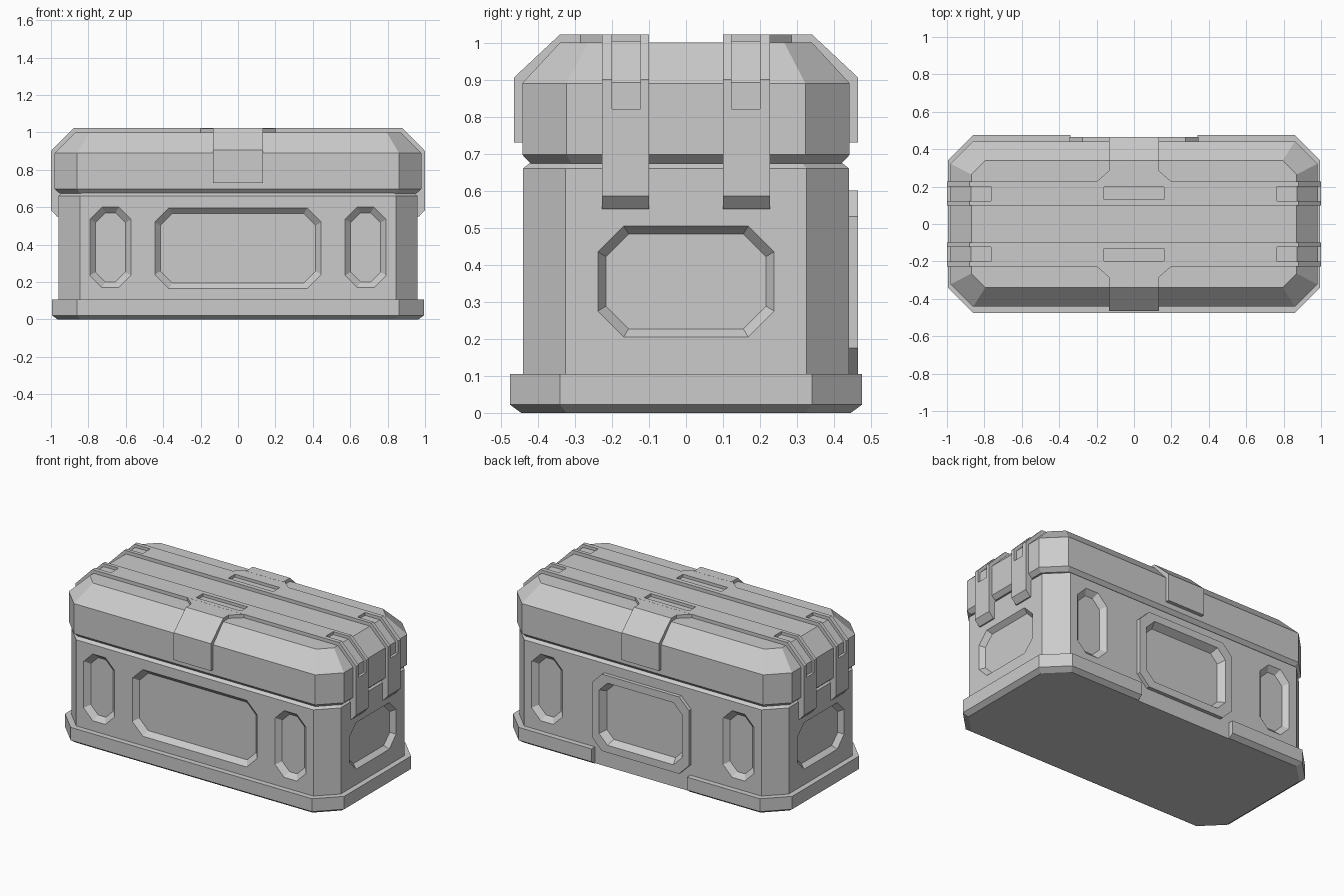
import bpy, bmesh

if "Cube" in bpy.data.objects:
    bpy.data.objects.remove(bpy.data.objects["Cube"])


def loft(name, rings):
    """Closed solid skinned through rings of equal point count."""
    bm = bmesh.new()
    vs = [[bm.verts.new(p) for p in r] for r in rings]
    n = len(rings[0])
    for a, b in zip(vs, vs[1:]):
        for i in range(n):
            j = (i + 1) % n
            bm.faces.new((a[i], a[j], b[j], b[i]))
    bm.faces.new(vs[0])
    bm.faces.new(vs[-1])
    bmesh.ops.recalc_face_normals(bm, faces=bm.faces[:])
    me = bpy.data.meshes.new(name)
    bm.to_mesh(me)
    bm.free()
    ob = bpy.data.objects.new(name, me)
    bpy.context.collection.objects.link(ob)
    return ob


def octagon(hx, hy, cx, cy=None):
    """Chamfered rectangle outline, half sizes and corner cuts."""
    cy = cx if cy is None else cy
    return [(hx - cx, -hy), (hx, -hy + cy), (hx, hy - cy), (hx - cx, hy),
            (cx - hx, hy), (-hx, hy - cy), (-hx, cy - hy), (cx - hx, -hy)]


def stack(name, levels):
    """Octagonal solid from (half x, half y, corner cut, z) levels."""
    return loft(name, [[(x, y, z) for x, y in octagon(a, b, c)] for a, b, c, z in levels])


def extrude(name, prof, to3d, lo, hi):
    return loft(name, [[to3d(u, v, w) for u, v in prof] for w in (lo, hi)])


def cut(targets, cutter):
    cutter.hide_render = True
    for t in targets:
        m = t.modifiers.new("cut", 'BOOLEAN')
        m.operation = 'DIFFERENCE'
        m.solver = 'EXACT'
        m.object = cutter
        bpy.context.view_layer.objects.active = t
        bpy.ops.object.modifier_apply(modifier=m.name)
    bpy.data.objects.remove(cutter)


def box(x0, x1, y0, y1, z0, z1):
    return loft("cutter", [[(x0, y0, z), (x1, y0, z), (x1, y1, z), (x0, y1, z)] for z in (z0, z1)])


# wall mappings: u along the wall, v up, d outward
def front(u, v, d): return (u, -0.44 - d, v)
def back(u, v, d): return (u, 0.44 + d, v)
def right(u, v, d): return (0.96 + d, u, v)
def left(u, v, d): return (-0.96 - d, u, v)


def recess(targets, wall, u, v, hu, hv, corner, inset, depth=0.03, surf=0.0):
    rings = []
    for i, d in ((0, surf + 0.05), (0, surf), (inset, -depth)):
        o = octagon(hu - i, hv - i, corner - i * 0.4)
        rings.append([wall(u + a, v + b, d) for a, b in o])
    cut(targets, loft("cutter", rings))


# main shells
body = stack("chest_body", [(0.96, 0.44, 0.115, 0.004), (0.96, 0.44, 0.115, 0.66),
                            (0.94, 0.42, 0.107, 0.676)])
base = stack("base_skirt", [(0.965, 0.445, 0.122, 0), (0.995, 0.475, 0.135, 0.022),
                            (0.995, 0.475, 0.135, 0.105)])
lid = stack("lid", [(0.955, 0.42, 0.11, 0.674), (0.98, 0.442, 0.12, 0.697),
                    (0.98, 0.442, 0.12, 0.89), (0.87, 0.34, 0.075, 1.0)])

# gap in the skirt below the rear frame
cut([base], box(-0.34, 0.34, 0.44, 0.6, -0.1, 0.2))

# rear raised frame
frame = extrude("rear_frame", octagon(0.345, 0.2475, 0.07),
                lambda u, v, w: back(u, v + 0.3525, w), -0.02, 0.024)
recess([frame, body], back, 0, 0.3525, 0.295, 0.2, 0.06, 0.025, 0.02, 0.024)

# sunken wall panels
recess([body], front, 0, 0.38, 0.445, 0.215, 0.075, 0.03)
for wall in (front, back):
    for s in (-1, 1):
        recess([body], wall, s * 0.682, 0.385, 0.11, 0.215, 0.065, 0.03)
for wall in (left, right):
    recess([body], wall, 0, 0.355, 0.238, 0.15, 0.07, 0.022)

# straps over the lid, with slots
half = [(0.88, 1.022), (1.0, 0.9), (1.0, 0.585), (0.968, 0.55),
        (0.945, 0.55), (0.945, 0.86), (0.85, 0.98)]
strap_prof = half + [(-x, z) for x, z in reversed(half)]
slot_prof = [(0.765, 1.06), (1.06, 1.06), (1.06, 0.82), (0.983, 0.82),
             (0.983, 0.892), (0.872, 1.003), (0.765, 1.003)]
latch_prof = [(0.27, 1.022), (0.34, 1.022), (0.465, 0.905), (0.465, 0.73),
              (0.43, 0.73), (0.43, 0.87), (0.32, 0.98), (0.27, 0.98)]
for s, tag in ((-1, "front"), (1, "rear")):
    strap = extrude(tag + "_strap", strap_prof, lambda x, z, w: (x, w, z), s * 0.1, s * 0.227)
    for e in (-1, 1):
        cut([strap], extrude("cutter", slot_prof, lambda x, z, w: (e * x, w, z),
                             s * 0.123, s * 0.2))
    y0, y1 = sorted((s * 0.13, s * 0.197))
    cut([strap], box(-0.16, 0.16, y0, y1, 1.003, 1.1))
    # latch and the flare joining it to the strap
    extrude(tag + "_latch", latch_prof, lambda y, z, w: (w, s * y, z), -0.133, 0.133)
    extrude(tag + "_latch_flare", [(-0.2, 0.227), (0.2, 0.227), (0.133, 0.285), (-0.133, 0.285)],
            lambda x, y, w: (x, s * y, w), 0.98, 1.0215)
